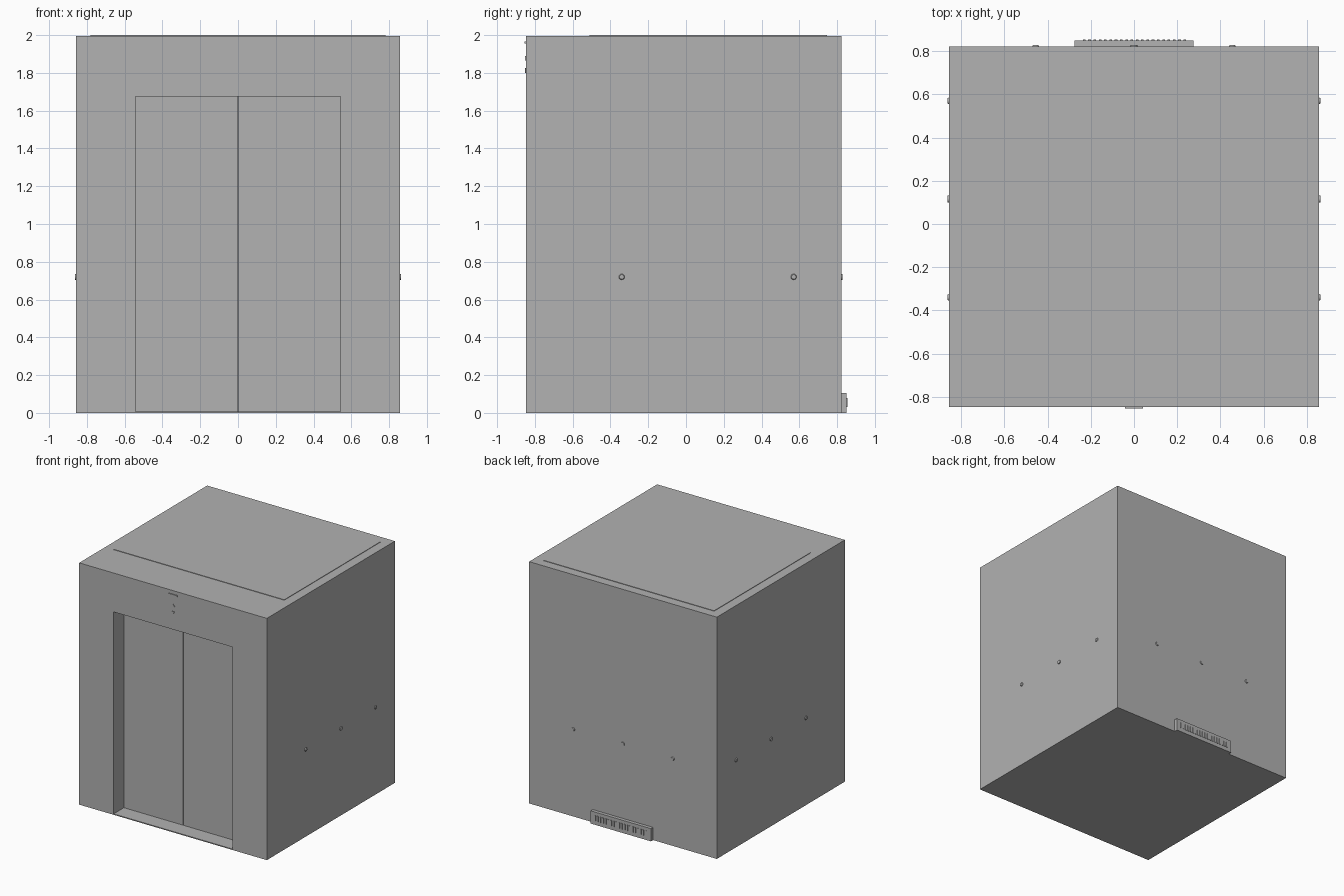
import bpy, bmesh
from math import radians
from mathutils import Matrix, Vector

if "Cube" in bpy.data.objects:
    bpy.data.objects.remove(bpy.data.objects["Cube"], do_unlink=True)

# Single painted-metal colour
GREY = (0.445, 0.445, 0.445, 1)
metal = bpy.data.materials.new("plain_grey")
metal.use_nodes = True
metal.diffuse_color = GREY
metal.node_tree.nodes["Principled BSDF"].inputs["Base Color"].default_value = GREY

# Main dimensions
W, FRONT, BACK, TOP = 0.857, -0.848, 0.822, 1.996
BASE, DOOR_W, DOOR_H = 0.008, 0.542, 1.675
WALL = -0.70          # rear of the door wall
DOOR_Y = -0.715       # outer face of the doors


def finish(name, bm):
    bmesh.ops.recalc_face_normals(bm, faces=bm.faces)
    mesh = bpy.data.meshes.new(name)
    bm.to_mesh(mesh)
    bm.free()
    mesh.materials.append(metal)
    obj = bpy.data.objects.new(name, mesh)
    bpy.context.collection.objects.link(obj)
    return obj


def add_box(bm, x, y, z):
    size = Vector((x[1] - x[0], y[1] - y[0], z[1] - z[0]))
    mid = Vector((sum(x), sum(y), sum(z))) / 2
    bmesh.ops.create_cube(bm, size=1, matrix=Matrix.Translation(mid) @ Matrix.Diagonal(size).to_4x4())


def box(name, x, y, z):
    bm = bmesh.new()
    add_box(bm, x, y, z)
    return finish(name, bm)


def prism(name, outline, y0, y1):
    """Extrude an (x, z) outline along y."""
    bm = bmesh.new()
    face = bm.faces.new([bm.verts.new((x, y0, z)) for x, z in outline])
    out = bmesh.ops.extrude_face_region(bm, geom=[face])
    verts = [g for g in out["geom"] if isinstance(g, bmesh.types.BMVert)]
    bmesh.ops.translate(bm, verts=verts, vec=(0, y1 - y0, 0))
    return finish(name, bm)


# Cabin shell: base with sill, main body, door wall and raised roof panel
box("base_plate", (-W, W), (FRONT, BACK), (0, BASE))
box("cabin_body", (-W, W), (WALL, BACK), (BASE, TOP))
prism("door_wall", [(-W, BASE), (-DOOR_W, BASE), (-DOOR_W, DOOR_H), (DOOR_W, DOOR_H),
                    (DOOR_W, BASE), (W, BASE), (W, TOP), (-W, TOP)], FRONT, WALL)
box("roof_panel", (-0.78, 0.78), (-0.51, 0.747), (TOP, 2.0))

# Sliding doors with a narrow centre gap
for side, name in ((-1, "right_door"), (1, "left_door")):
    box(name, sorted((side * 0.003, side * DOOR_W)), (DOOR_Y, WALL), (BASE, DOOR_H))

# Floor indicator above the doors: a thin bar and two direction arrows
box("indicator_bar", (-0.042, 0.042), (FRONT - 0.007, FRONT), (1.955, 1.967))
for name, z, up in (("up_arrow", 1.865, 1), ("down_arrow", 1.825, -1)):
    prism(name, [(-0.018, z), (0.018, z), (0, z + up * 0.025)], FRONT - 0.004, FRONT)


def bolt(name, loc, axis, middle):
    """Low bolt head standing out of a wall along its normal."""
    bm = bmesh.new()
    turn = Vector(axis).to_track_quat("Z", "Y").to_matrix().to_4x4()
    bmesh.ops.create_cone(bm, cap_ends=True, segments=16, radius1=0.016,
                          radius2=0.016 if middle else 0.012, depth=0.008,
                          matrix=Matrix.Translation(Vector(loc) + Vector(axis) * 0.003) @ turn)
    for f in bm.faces:
        f.smooth = len(f.verts) == 4
    obj = finish(name, bm)
    obj.data.set_sharp_from_angle(angle=radians(35))


# Handrail bolts: three on each side wall and three on the back wall
for i in (-1, 0, 1):
    for side, name in ((-1, "right"), (1, "left")):
        bolt(f"{name}_wall_bolt", (side * W, 0.115 + i * 0.455, 0.72), (side, 0, 0), i == 0)
    bolt("back_wall_bolt", (i * 0.455, BACK, 0.72), (0, 1, 0), i == 0)

# Low vent box on the back with a row of upright fins
VENT_Y = 0.85
box("vent_box", (-0.275, 0.275), (BACK, VENT_Y), (0, 0.105))
bm = bmesh.new()
for i in range(20):
    x = 0.235 - i * 0.0245
    add_box(bm, (x - 0.006, x + 0.006), (VENT_Y, VENT_Y + 0.005), (0.032, 0.078))
finish("vent_fins", bm)
